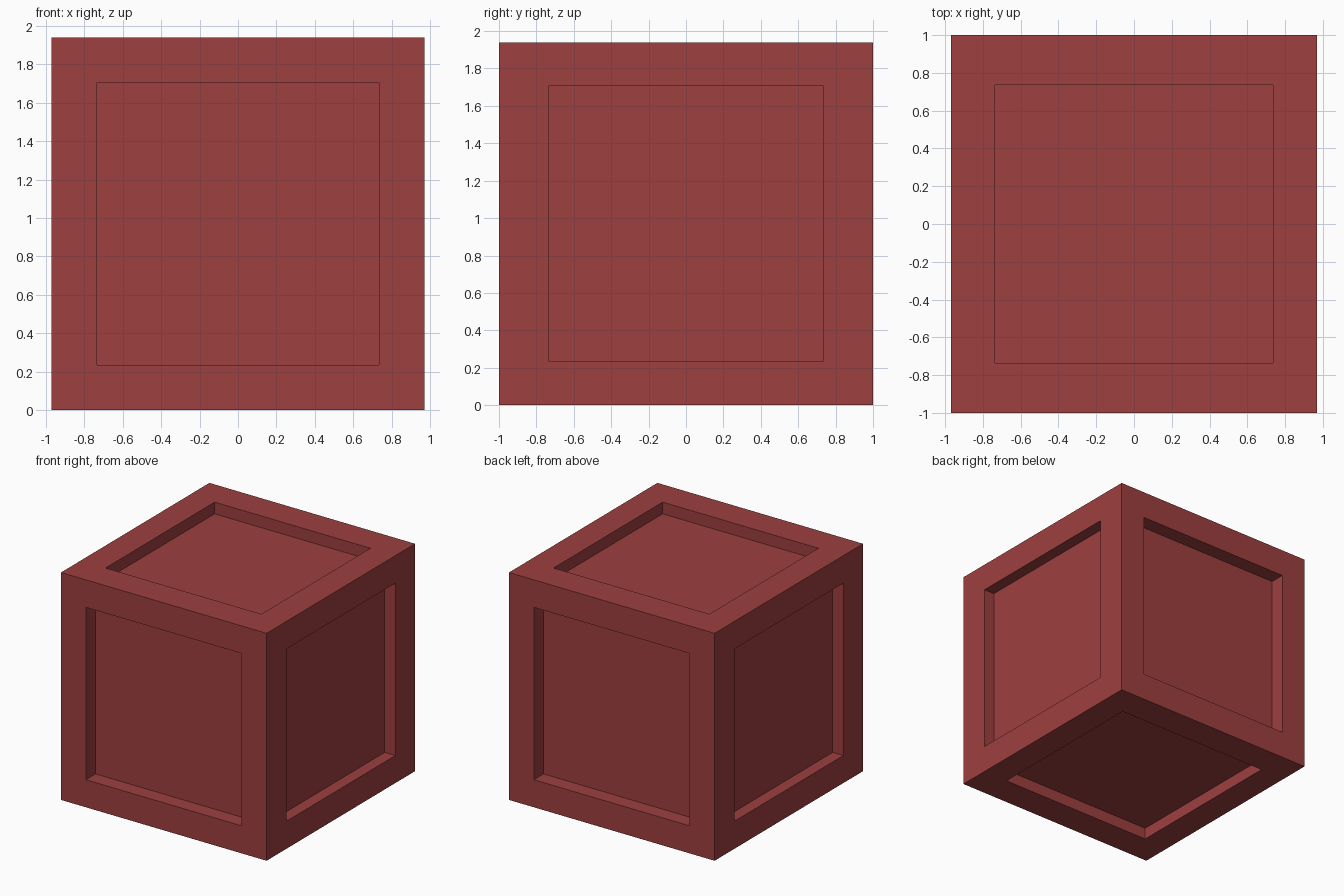
import bpy, bmesh
from mathutils import Matrix

if "Cube" in bpy.data.objects:
    bpy.data.objects.remove(bpy.data.objects["Cube"])

HALF = 0.97      # half width and half height
HALF_Y = 1.0     # half depth, front to back
BORDER = 0.235   # width of the frame around each panel
RECESS = 0.10    # depth of the panels

bm = bmesh.new()
bmesh.ops.create_cube(bm, size=2 * HALF)

# Recessed square panel on every side
panels = bm.faces[:]
bmesh.ops.inset_individual(bm, faces=panels, thickness=BORDER, use_even_offset=True)
bmesh.ops.inset_individual(bm, faces=panels, thickness=0, depth=-RECESS)

# Front and back frames stand out slightly further
for v in bm.verts:
    if abs(v.co.y) > HALF - 0.01:
        v.co.y = HALF_Y if v.co.y > 0 else -HALF_Y

# Stand the crate on the ground
bmesh.ops.transform(bm, matrix=Matrix.Translation((0, 0, HALF)), verts=bm.verts)
bmesh.ops.recalc_face_normals(bm, faces=bm.faces)

mesh = bpy.data.meshes.new("crate")
bm.to_mesh(mesh)
bm.free()
crate = bpy.data.objects.new("crate", mesh)
bpy.context.collection.objects.link(crate)

# Red paint
red = bpy.data.materials.new("red_paint")
red.diffuse_color = (0.34, 0.05, 0.05, 1)
red.use_nodes = True
red.node_tree.nodes["Principled BSDF"].inputs["Base Color"].default_value = red.diffuse_color
mesh.materials.append(red)
